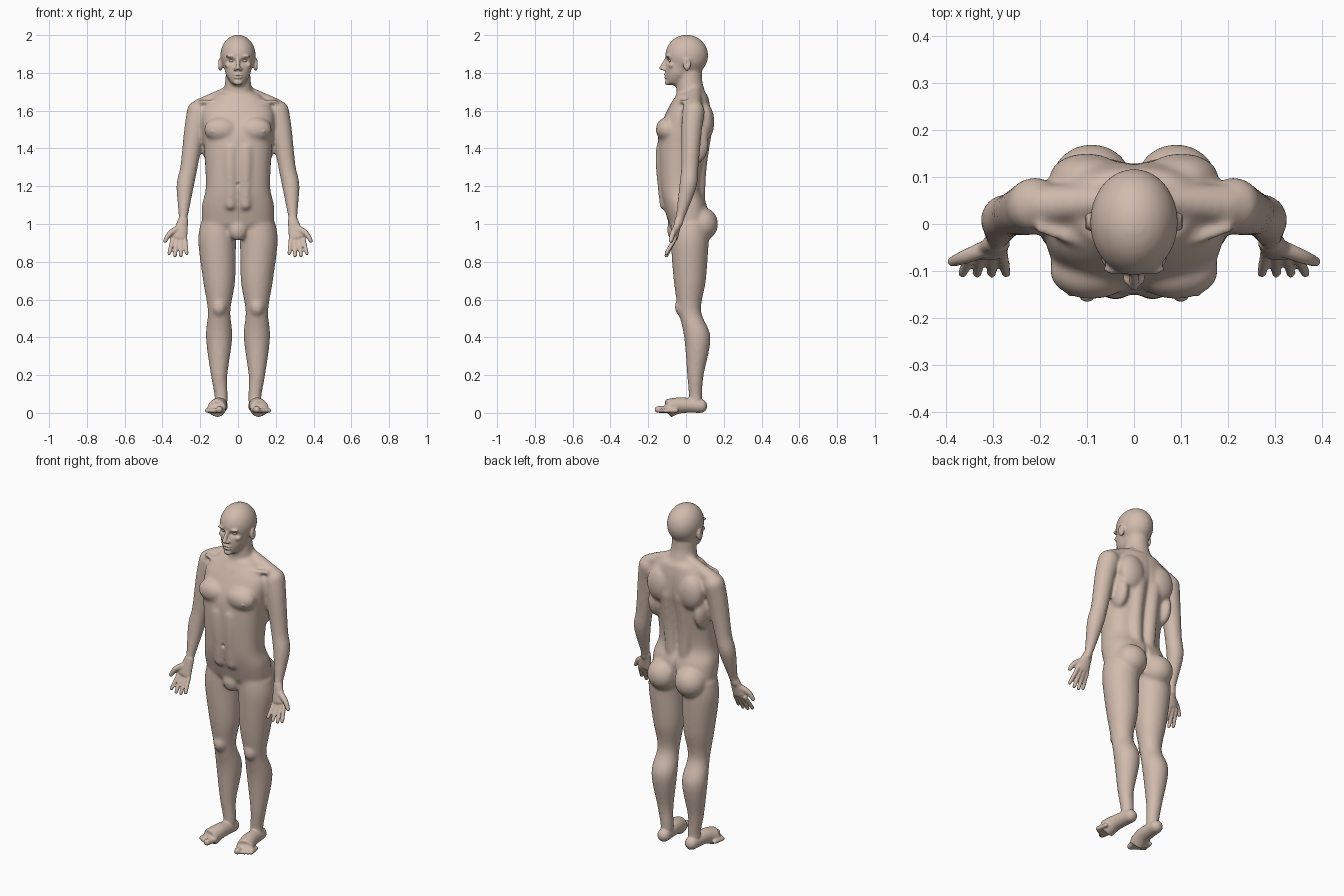
import bpy, bmesh, math
from mathutils import Vector, Matrix

default_cube = bpy.data.objects.get("Cube")
if default_cube:
    bpy.data.objects.remove(default_cube)

RIGHTWARD, BACKWARD, UPWARD = Vector((1, 0, 0)), Vector((0, 1, 0)), Vector((0, 0, 1))

skin = bpy.data.materials.new("warm skin")
skin.use_nodes = True
skin.diffuse_color = (0.64, 0.5, 0.42, 1)
skin.node_tree.nodes["Principled BSDF"].inputs["Base Color"].default_value = skin.diffuse_color


def spline(points, steps=6):
    """Smooth curve through tuples of any length."""
    result = []
    last = len(points) - 1
    for index in range(last):
        before, start, stop, after = (points[min(max(index + k, 0), last)] for k in (-1, 0, 1, 2))
        for step in range(steps):
            t = step / steps
            result.append([q + t / 2 * (r - p + t * (2 * p - 5 * q + 4 * r - w + t * (3 * (q - r) + w - p)))
                           for p, q, r, w in zip(before, start, stop, after)])
    return result + [list(points[last])]


def limb(bm, points, side=1, reference=BACKWARD, level=False, cap=0.9, power=2, sides=32):
    """Loft rounded tubes through points of x, y, z, radius and, if it differs, depth radius."""
    rows = spline(points)
    last = len(rows) - 1
    centres = [Vector((row[0] * side, row[1], row[2])) for row in rows]
    rings = []

    def tangent(index):
        along = centres[min(index + 1, last)] - centres[max(index - 1, 0)]
        return UPWARD * math.copysign(1, along.z) if level else along.normalized()

    def add_ring(index, shrink=1, shift=0):
        along = tangent(index)
        across = reference.cross(along).normalized()
        through = along.cross(across)
        width, depth = rows[index][3] * shrink, rows[index][-1] * shrink
        ring = []
        for k in range(sides):
            angle = math.tau * k / sides
            c, s = (math.copysign(abs(f) ** (2 / power), f) for f in (math.cos(angle), math.sin(angle)))
            ring.append(bm.verts.new(centres[index] + along * shift + across * width * c + through * depth * s))
        rings.append(ring)

    def add_cap(index, direction, order):
        reach = min(rows[index][3], rows[index][-1]) * cap * direction
        for k in order:
            angle = k * math.pi / 7
            add_ring(index, math.cos(angle), reach * math.sin(angle))

    add_cap(0, -1, (3, 2, 1))
    for index in range(len(rows)):
        add_ring(index)
    add_cap(last, 1, (1, 2, 3))
    for lower, upper in zip(rings, rings[1:]):
        for k in range(sides):
            bm.faces.new((lower[k - 1], lower[k], upper[k], upper[k - 1]))
    bm.faces.new(rings[0][::-1])
    bm.faces.new(rings[-1])


def blob(bm, centre, width, depth, height, side=1):
    x, y, z = centre
    placement = Matrix.Translation((x * side, y, z)) @ Matrix.Diagonal((width, depth, height, 1))
    bmesh.ops.create_uvsphere(bm, u_segments=32, v_segments=20, radius=1, matrix=placement)


def slab(height, half_width, front, back):
    return (0, (front + back) / 2, height, half_width, (back - front) / 2)


def fuse(bm, name, voxel, repeat):
    """Merge overlapping parts into one smooth skin."""
    bmesh.ops.recalc_face_normals(bm, faces=bm.faces)
    mesh = bpy.data.meshes.new(name)
    bm.to_mesh(mesh)
    bm.free()
    obj = bpy.data.objects.new(name, mesh)
    bpy.context.collection.objects.link(obj)
    remesh = obj.modifiers.new("Fuse", "REMESH")
    remesh.mode = "VOXEL"
    remesh.voxel_size = voxel
    relax = obj.modifiers.new("Relax", "SMOOTH")
    relax.factor = 0.5
    relax.iterations = repeat
    bpy.context.view_layer.update()
    fused = bpy.data.meshes.new_from_object(obj.evaluated_get(bpy.context.evaluated_depsgraph_get()))
    bpy.data.objects.remove(obj)
    return fused


def finish(name, mesh):
    mesh.name = name
    mesh.materials.clear()
    mesh.materials.append(skin)
    mesh.shade_smooth()
    bpy.context.collection.objects.link(bpy.data.objects.new(name, mesh))


# Torso, neck, jaw and skull
bm = bmesh.new()
torso = [slab(1, .19, -.09, .12), slab(1.1, .19, -.12, .11), slab(1.2, .17, -.14, .08), slab(1.4, .18, -.15, .11),
         slab(1.5, .19, -.14, .13), slab(1.6, .19, -.1, .13), slab(1.67, .13, -.06, .12)]
limb(bm, torso, level=True, cap=.4, power=2.5, sides=48)
limb(bm, [(0, .04, 1.62, .09), (0, .02, 1.74, .07), (0, .02, 1.8, .065)], level=True)
limb(bm, [slab(1.84, .075, -.11, .05), slab(1.79, .065, -.11, .03), slab(1.75, .04, -.105, -.02)],
     level=True, cap=.4)
blob(bm, (0, .004, 1.892), width=.094, depth=.114, height=.11)
blob(bm, (0, -.06, .97), width=.05, depth=.04, height=.06)

for side in (1, -1):
    # Leg
    limb(bm, [(.1, .02, 1, .1), (.11, .02, .9, .1), (.1, .02, .7, .085, .09), (.1, .02, .54, .06, .08),
              (.1, .06, .4, .07), (.1, .05, .2, .044), (.09, .05, .1, .036), (.09, .05, .05, .036)],
         side, level=True, cap=.3)
    # Arm
    limb(bm, [(.21, .04, 1.6, .06), (.23, .03, 1.5, .055), (.26, .02, 1.3, .046), (.28, .01, 1.2, .046),
              (.29, -.03, 1.04, .025), (.3, -.04, 1, .025)], side)
    # Neck slope, collarbone, back column and belly column
    limb(bm, [(.03, .05, 1.71, .03), (.2, .04, 1.62, .045)], side)
    limb(bm, [(.02, -.07, 1.64, .012), (.2, -.01, 1.65, .012)], side)
    limb(bm, [(.04, .06, 1.1, .04), (.05, .07, 1.3, .04), (.05, .1, 1.5, .04)], side)
    limb(bm, [(.04, -.11, 1.1, .03), (.04, -.12, 1.3, .04), (.04, -.12, 1.4, .04)], side)
    # Chest, shoulder blade, flank, seat and knee
    blob(bm, (.09, -.1, 1.5), width=.09, depth=.06, height=.065, side=side)
    blob(bm, (.1, .1, 1.54), width=.08, depth=.05, height=.1, side=side)
    blob(bm, (.15, .05, 1.42), width=.04, depth=.07, height=.1, side=side)
    blob(bm, (.09, .08, 1), width=.09, depth=.09, height=.09, side=side)
    blob(bm, (.1, -.02, .56), width=.04, depth=.04, height=.05, side=side)
masses = fuse(bm, "body masses", voxel=.009, repeat=9)

bm = bmesh.new()
bm.from_mesh(masses)
bpy.data.meshes.remove(masses)

# Nose, lips and chin
limb(bm, [(0, -.1, 1.88, .009), (0, -.13, 1.825, .012)])
for lip_height in (1.79, 1.777):
    blob(bm, (0, -.106, lip_height), width=.025, depth=.012, height=.007)
blob(bm, (0, -.096, 1.75), width=.024, depth=.016, height=.016)

for side in (1, -1):
    # Nostril wing, brow, cheekbone and ear
    blob(bm, (.014, -.115, 1.82), width=.01, depth=.014, height=.009, side=side)
    blob(bm, (.036, -.094, 1.889), width=.03, depth=.014, height=.008, side=side)
    blob(bm, (.05, -.073, 1.84), width=.02, depth=.02, height=.016, side=side)
    blob(bm, (.094, .005, 1.845), width=.014, depth=.02, height=.034, side=side)
    # Palm, thumb and fingers
    limb(bm, [(.29, -.04, 1.02, .027, .02), (.31, -.06, .93, .042, .018)], side)
    limb(bm, [(.31, -.05, .98, .018), (.36, -.07, .95, .015), (.386, -.08, .91, .011)], side)
    for finger in range(4):
        spread = finger - 1.5
        tip_height = .83 + .006 * spread ** 2
        limb(bm, [(.313 + .022 * spread, -.06, .92, .012), (.318 + .031 * spread, -.105, tip_height, .01)], side)
    # Foot and toes
    limb(bm, [(.09, .08, .036, .036), (.1, -.03, .04, .042, .04), (.115, -.1, .022, .05, .022)],
         side, reference=UPWARD)
    for toe in range(5):
        size = .012 if toe else .018
        x, y = .1 + .016 * toe, -.15 + .01 * toe
        limb(bm, [(x - .01, y + .06, size, size), (x, y, size, size)], side, reference=UPWARD)
body_mesh = fuse(bm, "body parts", voxel=.0052, repeat=3)

# Sculpted navel, mouth line, spine and seat cleft
dents = [((0, -.14, 1.21), (.008, .03, .009), BACKWARD * .012),
         ((0, -.115, 1.783), (.022, .02, .004), BACKWARD * .006),
         ((0, .12, 1.35), (.016, .06, .2), BACKWARD * -.01),
         ((0, .13, 1), (.012, .06, .07), BACKWARD * -.03)]
# Sculpted eye sockets, nipples and ear hollows
for side in (1, -1):
    dents += [((.034 * side, -.095, 1.864), (.018, .025, .011), BACKWARD * .014),
              ((.137 * side, -.135, 1.49), (.007, .025, .007), BACKWARD * -.006),
              ((.108 * side, .005, 1.85), (.008, .01, .017), RIGHTWARD * side * -.008)]
for vert in body_mesh.vertices:
    for centre, reach, push in dents:
        offsets = [(place - middle) / size for place, middle, size in zip(vert.co, centre, reach)]
        if max(map(abs, offsets)) < 2.5:
            vert.co += push * math.exp(-sum(offset ** 2 for offset in offsets))
finish("body", body_mesh)

# Eyeballs
for name, side in (("left_eye", 1), ("right_eye", -1)):
    bm = bmesh.new()
    blob(bm, (.034, -.078, 1.865), width=.014, depth=.014, height=.01, side=side)
    eye_mesh = bpy.data.meshes.new(name)
    bm.to_mesh(eye_mesh)
    bm.free()
    finish(name, eye_mesh)
